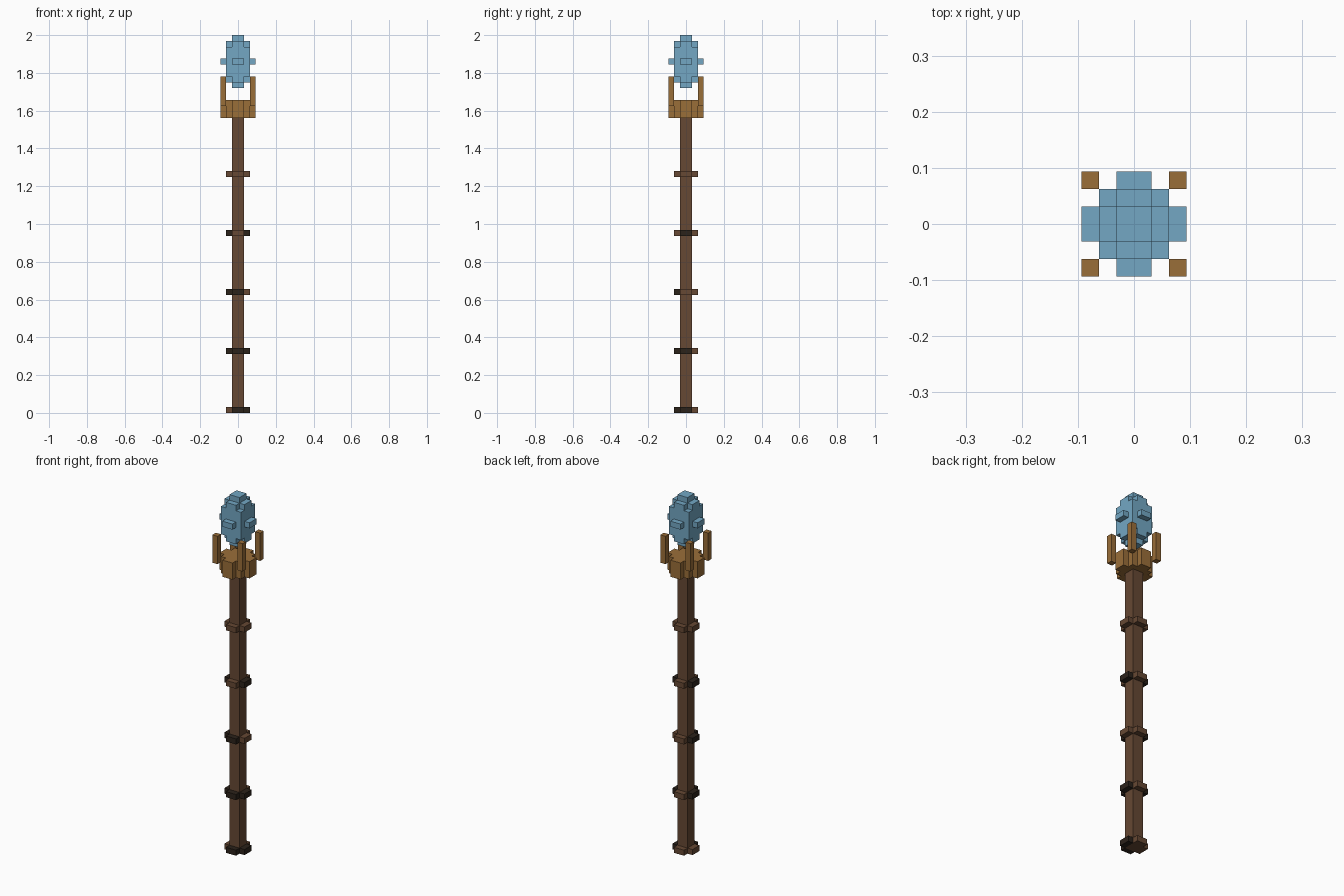
import bpy, bmesh
from mathutils import Matrix, Vector

U = 1 / 32  # edge length of one block

if "Cube" in bpy.data.objects:
    bpy.data.objects.remove(bpy.data.objects["Cube"], do_unlink=True)


def material(name, code):
    rgb = [int(code[i:i + 2], 16) / 255 for i in range(0, 6, 2)]
    rgba = [c / 12.92 if c < 0.04 else ((c + 0.055) / 1.055) ** 2.4 for c in rgb] + [1]
    mat = bpy.data.materials.new(name)
    mat.use_nodes = True
    mat.diffuse_color = rgba
    mat.node_tree.nodes["Principled BSDF"].inputs["Base Color"].default_value = rgba
    return mat


CRYSTAL = material("crystal blue", "73A7C4")
GOLD = material("golden wood", "9A6E39")
WOOD = material("brown wood", "664833")
DARK = material("dark wood", "2B221A")


def prism(bm, outline, low, high):
    """Extrude a flat outline from low to high, all in block units."""
    face = bm.faces.new([bm.verts.new((x * U, y * U, low * U)) for x, y in outline])
    top = bmesh.ops.extrude_face_region(bm, geom=[face])["geom"]
    verts = [v for v in top if isinstance(v, bmesh.types.BMVert)]
    bmesh.ops.translate(bm, verts=verts, vec=(0, 0, (high - low) * U))


def square(r, cx=0, cy=0):
    return [(cx - r, cy - r), (cx + r, cy - r), (cx + r, cy + r), (cx - r, cy + r)]


def turned(quarter):
    """Repeat a quarter of an outline around the vertical axis."""
    points = []
    for _ in range(4):
        points += quarter
        quarter = [(-y, x) for x, y in quarter]
    return points


def build(name, layers, *mats):
    bm = bmesh.new()
    for outline, low, high in layers:
        prism(bm, outline, low, high)
    bmesh.ops.recalc_face_normals(bm, faces=bm.faces)
    mesh = bpy.data.meshes.new(name)
    bm.to_mesh(mesh)
    bm.free()
    for mat in mats:
        mesh.materials.append(mat)
    obj = bpy.data.objects.new(name, mesh)
    bpy.context.scene.collection.objects.link(obj)
    return obj


cross = turned([(2, -1), (2, 1), (1, 1)])
stepped_cross = turned([(3, -1), (3, 1), (2, 1), (2, 2), (1, 2)])

# Shaft
build("shaft", [(square(1), 0, 50)], WOOD)

# Rings: four short studs around the shaft, some of them dark
dark_sides = {0: "front left", 10: "front left right", 20: "front right",
              30: "left right", 40: ""}
directions = {"left": (1, 0), "back": (0, 1), "right": (-1, 0), "front": (0, -1)}
for level, dark in dark_sides.items():
    for side, (dx, dy) in directions.items():
        a, b = Vector((dx, dy)), Vector((-dy, dx))
        stud = [tuple(p) for p in (a - b, 2 * a - b, 2 * a + b, a + b)]
        build(f"ring_{level // 10 + 1}_{side}_stud", [(stud, level, level + 1)],
              DARK if side in dark else WOOD)

# Holder and its four corner prongs
build("holder", [(stepped_cross, 50, 53)], GOLD)
for x in (-2.5, 2.5):
    for y in (-2.5, 2.5):
        name = ("front" if y < 0 else "back") + ("_left" if x > 0 else "_right")
        build(name + "_prong", [(square(0.5, x, y), 52, 57)], GOLD)

# Crystal, stacked in layers that step in towards both tips
build("crystal", [
    (square(1), 55, 56),
    (cross, 56, 57),
    (square(2), 57, 59),
    (stepped_cross, 59, 60),
    (square(2), 60, 62),
    (cross, 62, 63),
    (square(1), 63, 64),
], CRYSTAL)
